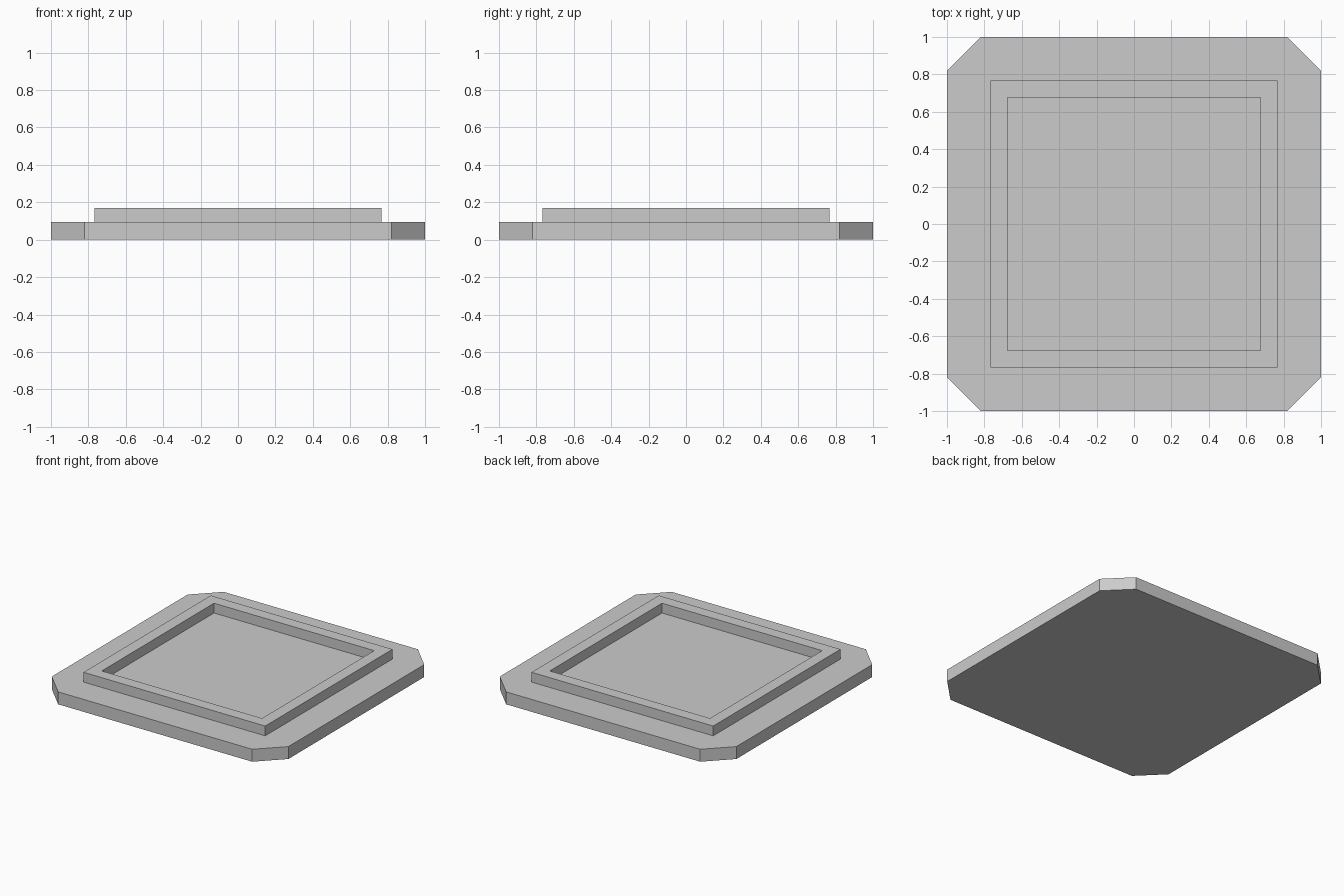
import bpy
import bmesh

cube = bpy.data.objects.get("Cube")
if cube:
    bpy.data.objects.remove(cube, do_unlink=True)

BASE_TOP, RIM_TOP = 0.095, 0.17
CORNER = 0.82            # where the cut corners start
RIM_OUT, RIM_IN = 0.768, 0.677

grey = bpy.data.materials.new("light_grey")
grey.use_nodes = True
colour = (0.6, 0.6, 0.6, 1)
grey.diffuse_color = colour
grey.node_tree.nodes["Principled BSDF"].inputs["Base Color"].default_value = colour


def finish(bm, name):
    bmesh.ops.recalc_face_normals(bm, faces=bm.faces)
    mesh = bpy.data.meshes.new(name)
    bm.to_mesh(mesh)
    bm.free()
    mesh.materials.append(grey)
    obj = bpy.data.objects.new(name, mesh)
    bpy.context.collection.objects.link(obj)


def square(bm, half, z):
    corners = ((-1, -1), (1, -1), (1, 1), (-1, 1))
    return [bm.verts.new((x * half, y * half, z)) for x, y in corners]


# Square base plate with cut corners
bm = bmesh.new()
outline = []
for sx, sy in ((-1, -1), (1, -1), (1, 1), (-1, 1)):
    pair = [(sx, sy * CORNER), (sx * CORNER, sy)]
    outline += pair if sx == sy else pair[::-1]
bottom = bm.faces.new([bm.verts.new((x, y, 0)) for x, y in outline])
top = bmesh.ops.extrude_face_region(bm, geom=[bottom], use_keep_orig=True)
bmesh.ops.translate(bm, vec=(0, 0, BASE_TOP),
                    verts=[v for v in top["geom"] if isinstance(v, bmesh.types.BMVert)])
finish(bm, "base_plate")

# Raised square rim: outer wall, flat top and inner wall
bm = bmesh.new()
loops = [square(bm, half, z) for half, z in (
    (RIM_OUT, BASE_TOP), (RIM_OUT, RIM_TOP), (RIM_IN, RIM_TOP), (RIM_IN, BASE_TOP))]
for a, b in zip(loops, loops[1:]):
    for i in range(4):
        j = (i + 1) % 4
        bm.faces.new((a[i], a[j], b[j], b[i]))
finish(bm, "raised_rim")
